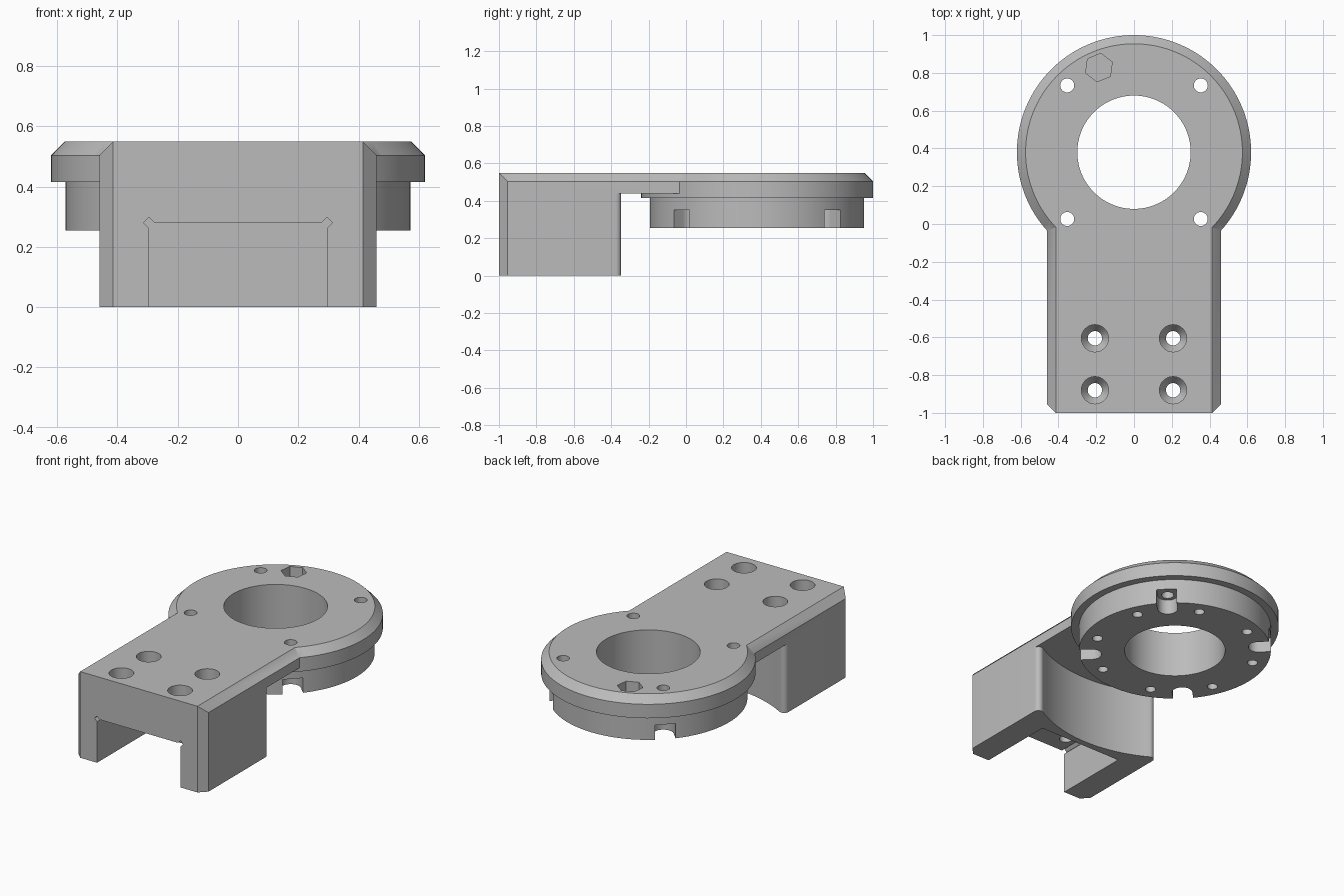
import bpy, bmesh
from math import sin, cos, pi, radians, sqrt, atan2
from mathutils import Vector, Matrix

if "Cube" in bpy.data.objects:
    bpy.data.objects.remove(bpy.data.objects["Cube"])

CY = 0.38          # ring centre on y
TOP = 0.55
STEPS = 96

steel = bpy.data.materials.new("plain grey")
steel.use_nodes = True
GREY = (0.5, 0.5, 0.5, 1)
steel.diffuse_color = GREY
steel.node_tree.nodes["Principled BSDF"].inputs["Base Color"].default_value = GREY


def finish(name, bm):
    bmesh.ops.recalc_face_normals(bm, faces=bm.faces)
    mesh = bpy.data.meshes.new(name)
    bm.to_mesh(mesh)
    bm.free()
    mesh.materials.append(steel)
    ob = bpy.data.objects.new(name, mesh)
    bpy.context.collection.objects.link(ob)
    return ob


def prism(name, points, low, high, axis="z"):
    """Extrude a 2D outline along z (xy outline) or along y (xz outline)."""
    bm = bmesh.new()
    place = (lambda a, b, h: (a, b, h)) if axis == "z" else (lambda a, b, h: (a, h, b))
    face = bm.faces.new([bm.verts.new(place(a, b, low)) for a, b in points])
    new = bmesh.ops.extrude_face_region(bm, geom=[face])["geom"]
    shift = Vector(place(0, 0, high - low))
    bmesh.ops.translate(bm, vec=shift, verts=[v for v in new if isinstance(v, bmesh.types.BMVert)])
    return finish(name, bm)


def lathe(name, profile, x, y, steps=STEPS):
    """Stack of rings (radius, height) closed with caps."""
    bm = bmesh.new()
    rings = [[bm.verts.new((x + r * cos(2 * pi * i / steps), y + r * sin(2 * pi * i / steps), z))
              for i in range(steps)] for r, z in profile]
    for a, b in zip(rings, rings[1:]):
        for i in range(steps):
            j = (i + 1) % steps
            bm.faces.new((a[i], a[j], b[j], b[i]))
    bm.faces.new(rings[0])
    bm.faces.new(rings[-1])
    return finish(name, bm)


def combine(target, tool, operation="DIFFERENCE"):
    mod = target.modifiers.new("bool", "BOOLEAN")
    mod.operation, mod.solver, mod.object = operation, "EXACT", tool
    bpy.context.view_layer.objects.active = target
    bpy.ops.object.modifier_apply(modifier=mod.name)
    bpy.data.objects.remove(tool)


def polar(r, degrees):
    return r * cos(radians(degrees)), CY + r * sin(radians(degrees))


# Arm: chamfered block along y
W, C = 0.46, 0.046
body = prism("bracket_body", [(-W, 0), (W, 0), (W, TOP - C), (W - C, TOP), (C - W, TOP), (-W, TOP - C)],
             -1, 0.1, "y")
for s in (-1, 1):
    combine(body, prism("corner_cut", [(s * (W - C), -1), (s * (W - C), -1.1), (s * 0.6, -1.1),
                                       (s * 0.6, -1 + C), (s * W, -1 + C)], -0.1, 0.7))

# Concave clearance behind the block, with rounded outer corners
R, F = 0.84, 0.03
fx = W - F
fy = CY - sqrt((R + F) ** 2 - fx ** 2)
turn = atan2(CY - fy, -fx)
half = [(0.6, fy)] + [(fx + F * cos(turn * i / 8), fy + F * sin(turn * i / 8)) for i in range(9)]
sweep = atan2(fx, CY - fy)
half += [(R * sin(sweep * (1 - i / 16)), CY - R * cos(sweep * (1 - i / 16))) for i in range(1, 17)]
outline = half + [(-x, y) for x, y in reversed(half[:-1])] + [(-0.6, 0.6), (0.6, 0.6)]
combine(body, prism("under_cut", outline, -0.1, 0.44))

# Ring head and the narrower boss below it
combine(body, lathe("ring_head", [(0.573, 0.255), (0.573, 0.415), (0.62, 0.415),
                                  (0.62, TOP - C), (0.62 - C, TOP)], 0, CY, 128), "UNION")
combine(body, lathe("bore", [(0.3, 0), (0.3, 1)], 0, CY))

# Channel under the arm with relief grooves at its corners
S, H, D = 0.295, 0.28, 0.018
channel = [(S, -0.1), (S, H - D), (S + D, H), (S, H + D), (S - D, H)]
channel += [(-x, z) for x, z in reversed(channel)]
combine(body, prism("channel", channel, -1.1, -0.5, "y"))

# Countersunk screw holes in the arm
for x in (-0.207, 0.207):
    for y in (-0.605, -0.88):
        combine(body, lathe("screw_hole", [(0.038, 0.1), (0.038, 0.42), (0.072, 0.47), (0.072, 0.7)], x, y, 32))

# Ring bolt holes with open slots below, and paired blind holes in the boss
for a in (45, 135, 225, 315):
    x, y = polar(0.5, a)
    combine(body, lathe("bolt_hole", [(0.037, 0.1), (0.037, 0.7)], x, y, 32))
    slot = [(0.06 * cos(t), 0.06 * sin(t)) for t in (pi / 2 + pi * i / 16 for i in range(17))]
    spin = Matrix.Rotation(radians(a), 2)
    slot = [spin @ Vector(p) + Vector((x, y)) for p in slot + [(0.2, -0.06), (0.2, 0.06)]]
    combine(body, prism("bolt_slot", slot, 0.1, 0.35))
    for off in (-22.5, 22.5):
        combine(body, lathe("blind_hole", [(0.031, 0.1), (0.031, 0.4)], *polar(0.485, a + off), 24))

# Hexagonal pocket on top
hx, hy = polar(0.485, 112.5)
hexagon = [(hx + 0.076 * cos(radians(82.5 + 60 * i)), hy + 0.076 * sin(radians(82.5 + 60 * i))) for i in range(6)]
combine(body, prism("hex_pocket", hexagon, 0.45, 0.7))

bpy.ops.object.select_all(action="DESELECT")
body.select_set(True)
bpy.context.view_layer.objects.active = body
bpy.ops.object.shade_smooth_by_angle(angle=radians(30))
